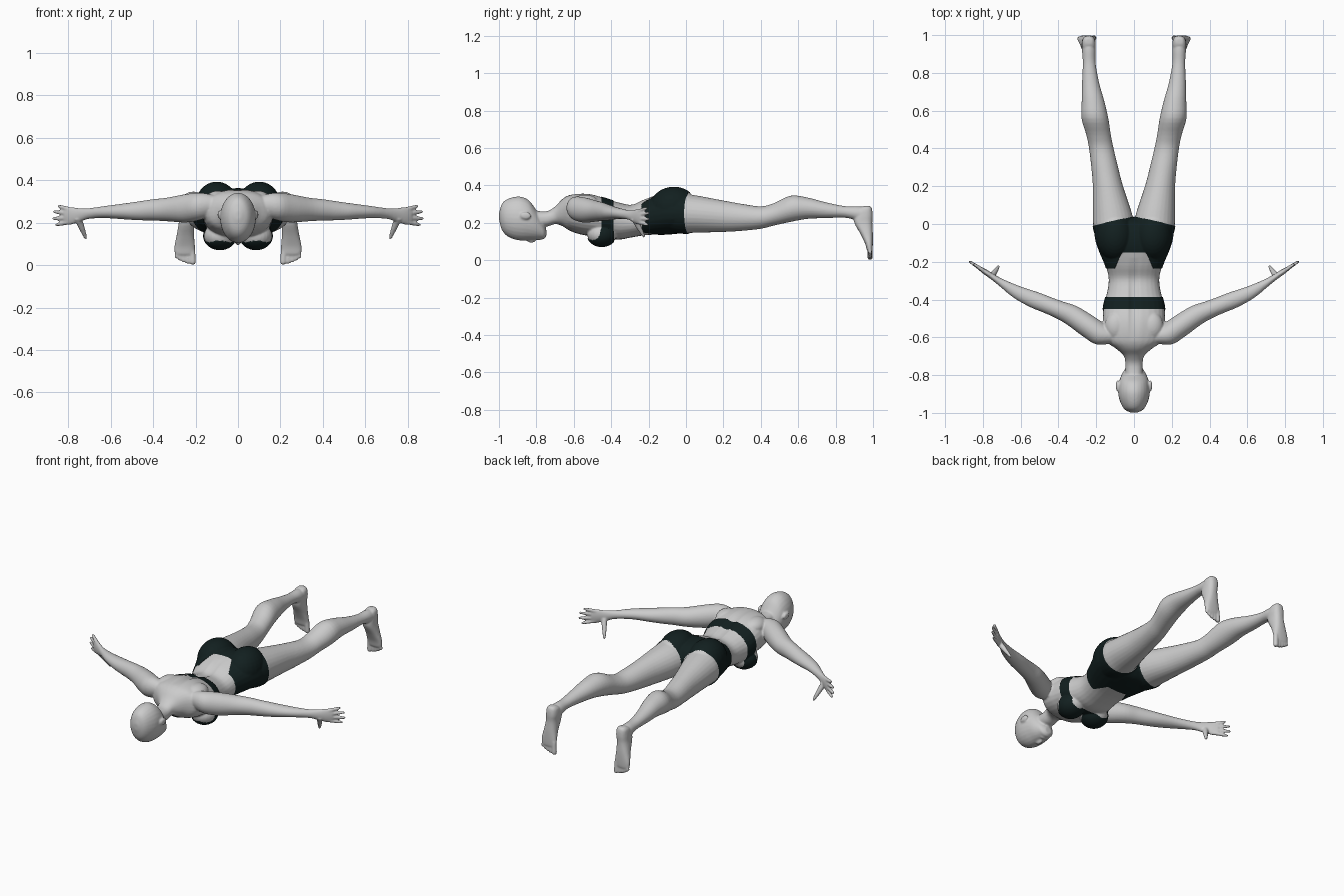
import bpy, bmesh, math
from mathutils import Vector, Matrix

bm = bmesh.new()
SEG = 28

def loft(rings, axis=(0, 1, 0), mirror=False, p=2.0, steps=4):
    """Closed tube through rings (x, y, z, half width, half height), splined."""
    a = Vector(axis).normalized()
    ref = Vector((0, 0, 1)) if abs(a.z) < 0.8 else Vector((0, 1, 0))
    u = a.cross(ref).normalized()
    v = u.cross(a)
    R = [Vector(r) for r in rings]
    R = [R[0]] + R + [R[-1]]
    path = []
    for i in range(1, len(R) - 2):
        p0, p1, p2, p3 = R[i - 1:i + 3]
        for k in range(steps):
            t = k / steps
            path.append(0.5 * (2 * p1 + (p2 - p0) * t + (2 * p0 - 5 * p1 + 4 * p2 - p3) * t * t
                               + (3 * p1 - p0 - 3 * p2 + p3) * t ** 3))
    path.append(R[-1])
    for s in ((1, -1) if mirror else (1,)):
        prev = None
        for c in path:
            ring = []
            for k in range(SEG):
                th = 2 * math.pi * k / SEG
                co, si = math.cos(th), math.sin(th)
                q = (Vector(c[:3]) + u * c[3] * math.copysign(abs(co) ** (2 / p), co)
                     + v * c[4] * math.copysign(abs(si) ** (2 / p), si))
                ring.append(bm.verts.new((q.x * s, q.y, q.z)))
            if prev:
                for k in range(SEG):
                    j = (k + 1) % SEG
                    bm.faces.new((prev[k], prev[j], ring[j], ring[k]))
            else:
                bm.faces.new(ring[::-1])
            prev = ring
        bm.faces.new(prev)

def ball(c, r, mirror=False):
    for s in ((1, -1) if mirror else (1,)):
        m = Matrix.Translation((c[0] * s, c[1], c[2])) @ Matrix.Diagonal((*r, 1))
        bmesh.ops.create_uvsphere(bm, u_segments=24, v_segments=16, radius=1, matrix=m)

def rod(a, b, r0, r1):
    a, b = Vector(a), Vector(b)
    rings = [(*a.lerp(b, t), r, r) for t, r in
             ((0, r0), (0.5, (r0 + r1) / 2), (0.85, r1), (0.96, r1 * 0.75), (1, r1 * 0.35))]
    loft(rings, b - a, True)

# head, neck and torso, from crown to crotch
loft([(0, -.999, .235, .015, .02), (0, -.985, .232, .045, .068), (0, -.96, .228, .065, .096),
      (0, -.92, .225, .08, .113), (0, -.88, .222, .084, .117), (0, -.84, .213, .08, .107),
      (0, -.81, .195, .071, .087), (0, -.78, .173, .056, .062), (0, -.76, .153, .042, .04),
      (0, -.747, .146, .02, .02)])
loft([(0, -.84, .225, .045, .045), (0, -.75, .22, .046, .041), (0, -.70, .24, .053, .047),
      (0, -.66, .255, .095, .073), (0, -.62, .253, .15, .096), (0, -.56, .247, .165, .11),
      (0, -.5, .24, .165, .112), (0, -.43, .225, .16, .106), (0, -.36, .21, .142, .1),
      (0, -.29, .21, .134, .088), (0, -.22, .23, .15, .097), (0, -.13, .247, .187, .108),
      (0, -.06, .25, .205, .106), (0, 0, .245, .19, .09), (0, .03, .24, .1, .05)], p=2.25)
ball((0, -.827, .11), (.013, .026, .017))            # nose
ball((0, -.787, .118), (.024, .014, .012))           # lips
ball((.087, -.857, .238), (.009, .03, .02), True)    # ears
ball((.1, -.065, .28), (.098, .125, .109), True)     # buttocks
ball((.085, -.45, .137), (.076, .078, .063), True)   # bust
ball((.095, -.54, .305), (.06, .075, .045), True)    # shoulder blades

# legs
loft([(.1, -.1, .25, .09, .09), (.108, -.02, .25, .106, .105), (.113, .05, .247, .104, .1),
      (.138, .2, .235, .08, .084), (.155, .3, .229, .071, .072), (.173, .4, .228, .065, .06),
      (.187, .47, .245, .065, .06), (.207, .56, .275, .071, .07), (.217, .65, .278, .06, .057),
      (.23, .75, .267, .045, .042), (.237, .85, .258, .034, .031), (.239, .92, .25, .036, .038),
      (.24, .97, .245, .033, .036), (.24, .99, .245, .025, .028)], mirror=True)
# feet with toes pointing down
loft([(.24, .968, .29, .018, .016), (.24, .958, .275, .032, .036), (.24, .95, .24, .037, .048),
      (.243, .948, .2, .036, .048), (.248, .966, .14, .041, .033), (.251, .978, .09, .048, .021),
      (.252, .982, .055, .046, .015), (.252, .983, .045, .035, .01)], (0, 0, -1), True, 2.5)
for x, z, r in ((.212, .002, .014), (.237, .006, .0105), (.256, .012, .01), (.274, .021, .0095),
                (.291, .032, .009)):
    rod((.252 + (x - .252) * .9, .982, .08), (x, .985, z), r, r)

# arms
loft([(.1, -.60, .285, .04, .04), (.17, -.588, .278, .058, .062), (.24, -.543, .268, .06, .067),
      (.33, -.483, .262, .055, .056), (.40, -.452, .26, .048, .05), (.46, -.428, .256, .046, .045),
      (.53, -.40, .253, .045, .038), (.62, -.36, .25, .035, .029), (.70, -.312, .243, .021, .025),
      (.745, -.282, .236, .016, .032), (.79, -.252, .232, .014, .042), (.815, -.235, .231, .011, .036)],
     (.84, .53, 0), True)
# fingers and thumb
for z0, x, y, z in ((.263, .85, -.21, .279), (.243, .872, -.198, .252),
                    (.222, .875, -.196, .219), (.202, .86, -.204, .189)):
    rod((.795, -.248, z0), (x, y, z), .011, .008)
rod((.755, -.278, .225), (.715, -.222, .122), .018, .009)

bmesh.ops.recalc_face_normals(bm, faces=bm.faces)
rough = bpy.data.meshes.new("body")
bm.to_mesh(rough)
bm.free()

# fuse all parts into one skin
body = bpy.data.objects.new("body", rough)
bpy.context.collection.objects.link(body)
rm = body.modifiers.new("fuse", 'REMESH')
rm.mode = 'VOXEL'
rm.voxel_size = 0.0055
sm = body.modifiers.new("soften", 'SMOOTH')
sm.factor = 0.5
sm.iterations = 3
dg = bpy.context.evaluated_depsgraph_get()
skin = bpy.data.meshes.new_from_object(body.evaluated_get(dg))
body.modifiers.clear()
body.data = skin
for v in skin.vertices:                              # spine groove
    if abs(v.co.x) < .03 and -.62 < v.co.y < -.18 and v.co.z > .26:
        v.co.z -= .01 * (1 - (v.co.x / .03) ** 2) * math.sin(math.pi * (v.co.y + .62) / .44)
skin.shade_smooth()

black = bpy.data.materials.new("black_cloth")
black.diffuse_color = (.006, .014, .014, 1)

def clamp01(t):
    return max(0.0, min(1.0, t))

def garment(name, max_x, limits):
    """Offset copy of the skin between two y limits given as a function of position."""
    g = bmesh.new()
    g.from_mesh(skin)
    g.normal_update()
    inside = {}
    for v in g.verts:
        lo, hi = limits(abs(v.co.x), v.co.z)
        inside[v] = abs(v.co.x) < max_x and lo < v.co.y < hi
    drop = [f for f in g.faces if not any(inside[v] for v in f.verts)]
    bmesh.ops.delete(g, geom=drop, context='FACES')
    for v in g.verts:
        lo, hi = limits(abs(v.co.x), v.co.z)
        v.co.y = max(lo, min(hi, v.co.y))
        v.co += v.normal * .004
    me = bpy.data.meshes.new(name)
    g.to_mesh(me)
    g.free()
    me.materials.clear()
    me.materials.append(black)
    me.shade_smooth()
    bpy.context.collection.objects.link(bpy.data.objects.new(name, me))

def shorts_limits(x, z):
    return -.235 + .085 * clamp01((.1 - x) / .035), .04 - .23 * x

def bra_limits(x, z):
    cup = clamp01((.17 - z) / .04) * clamp01(1 - ((x - .085) / .08) ** 2)
    return -.452 - .07 * cup, -.388

garment("shorts", .3, shorts_limits)
garment("bra", .2, bra_limits)
